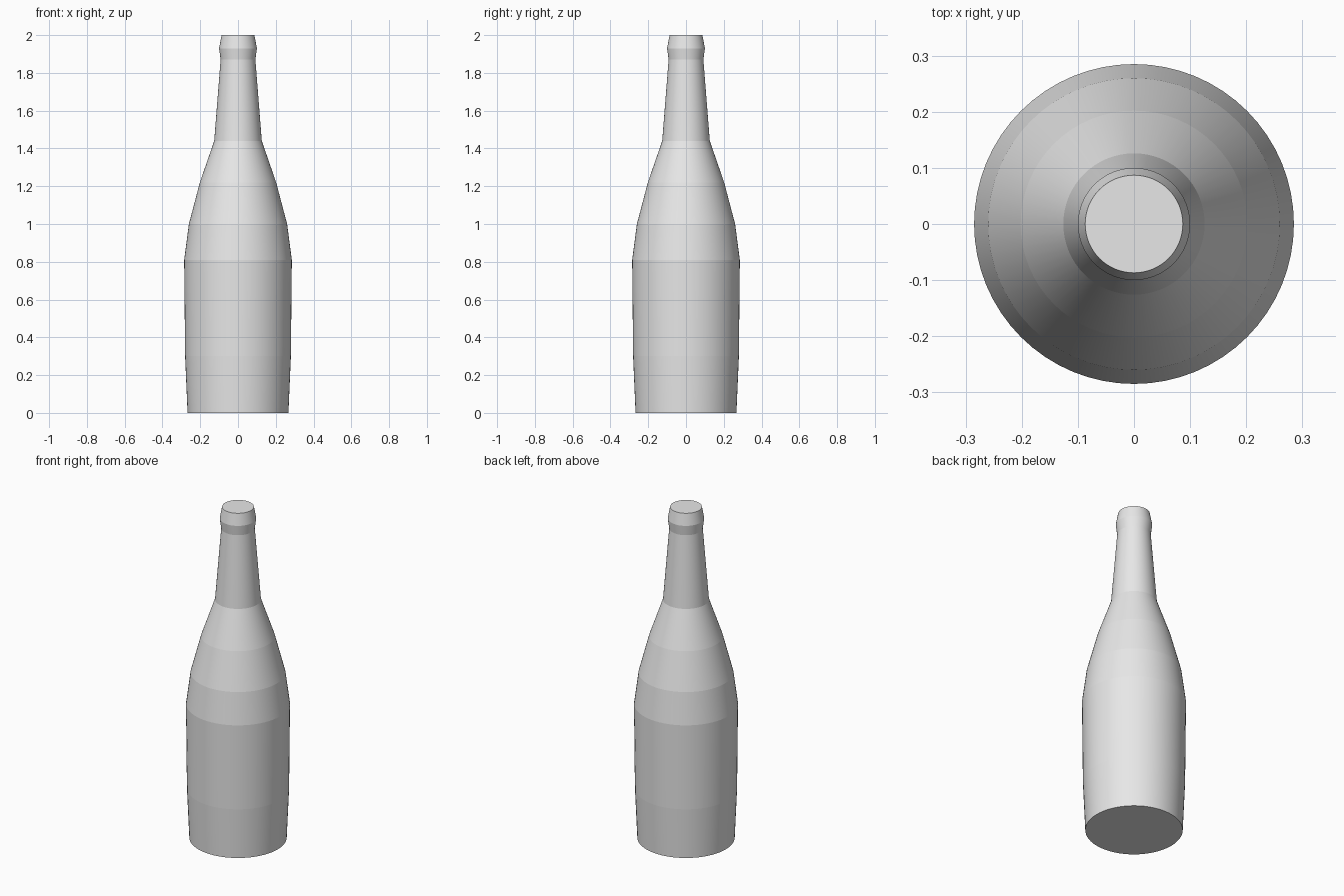
import bpy, bmesh, math

if "Cube" in bpy.data.objects:
    bpy.data.objects.remove(bpy.data.objects["Cube"])

SIDES = 64
# (radius, height) rings from the base to the mouth
PROFILE = [(0.267, 0.0), (0.28, 0.30), (0.285, 0.81), (0.26, 1.0), (0.202, 1.22),
           (0.126, 1.44), (0.092, 1.87), (0.1, 1.93), (0.087, 2.0)]

glass = bpy.data.materials.new("light_grey")
glass.diffuse_color = (0.8, 0.8, 0.8, 1)
glass.use_nodes = True
glass.node_tree.nodes["Principled BSDF"].inputs["Base Color"].default_value = glass.diffuse_color

# bottle: stacked rings joined by bands, closed at both ends
bm = bmesh.new()
rings = []
for r, z in PROFILE:
    rings.append([bm.verts.new((r * math.cos(2 * math.pi * i / SIDES),
                                r * math.sin(2 * math.pi * i / SIDES), z))
                  for i in range(SIDES)])
for low, high in zip(rings, rings[1:]):
    for i in range(SIDES):
        j = (i + 1) % SIDES
        bm.faces.new((low[i], low[j], high[j], high[i]))
bm.faces.new(rings[0][::-1])
bm.faces.new(rings[-1])

mesh = bpy.data.meshes.new("bottle")
bm.to_mesh(mesh)
bm.free()
mesh.materials.append(glass)
bottle = bpy.data.objects.new("bottle", mesh)
bpy.context.collection.objects.link(bottle)

# crisp bands up the height, smooth around the sides
for face in mesh.polygons:
    face.use_smooth = len(face.vertices) == 4
for edge in mesh.edges:
    a, b = (mesh.vertices[v].co for v in edge.vertices)
    edge.use_edge_sharp = abs(a.z - b.z) < 1e-5
